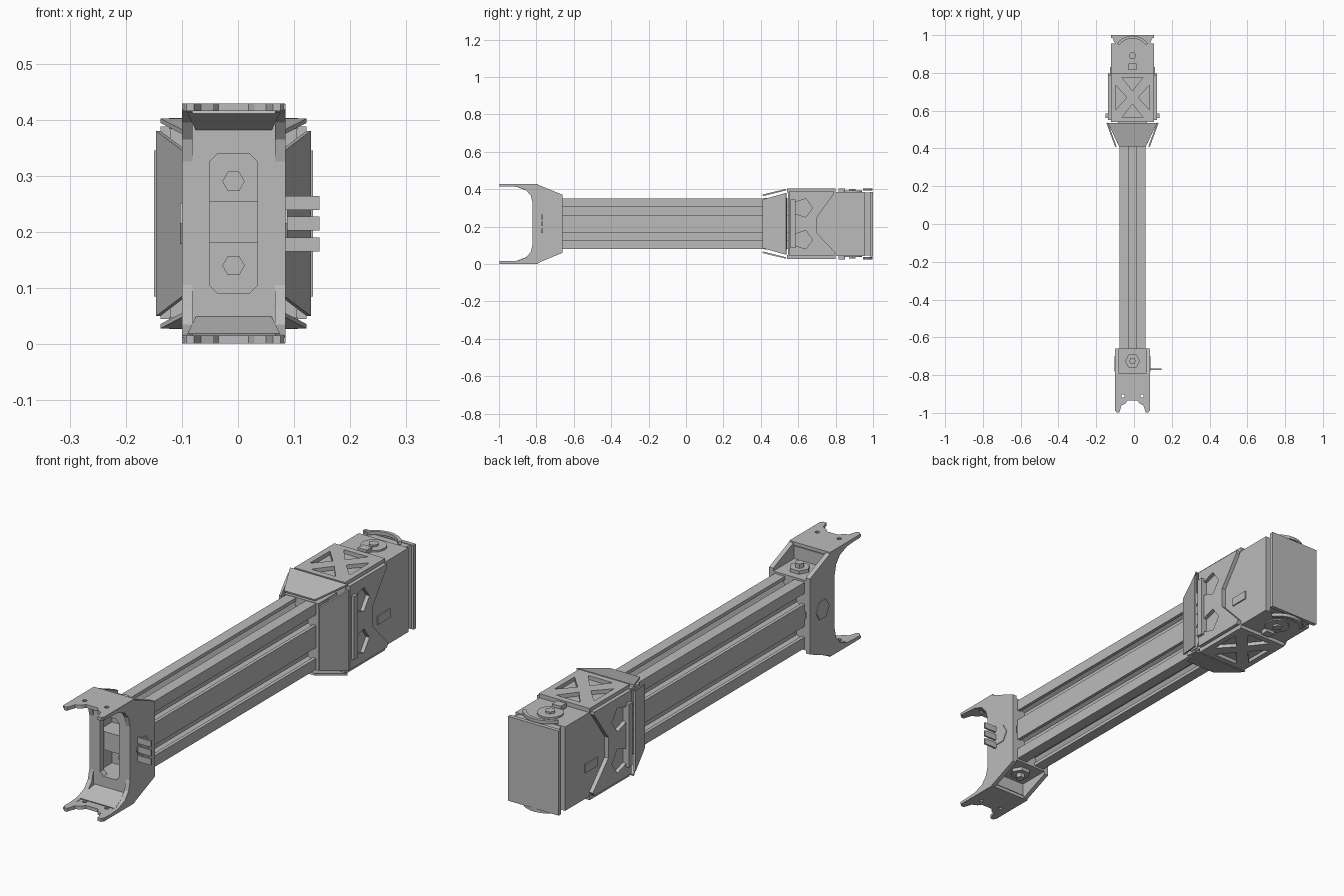
import bpy, bmesh
from math import cos, sin, pi, radians

cube = bpy.data.objects.get("Cube")
if cube:
    bpy.data.objects.remove(cube, do_unlink=True)

CX, CZ = -0.008, 0.215  # long axis of the beam

grey = bpy.data.materials.new("plain grey")
grey.use_nodes = True
colour = (0.5, 0.5, 0.5, 1)
grey.diffuse_color = colour
grey.node_tree.nodes["Principled BSDF"].inputs["Base Color"].default_value = colour


def finish(name, bm):
    bmesh.ops.recalc_face_normals(bm, faces=bm.faces)
    mesh = bpy.data.meshes.new(name)
    bm.to_mesh(mesh)
    bm.free()
    mesh.materials.append(grey)
    ob = bpy.data.objects.new(name, mesh)
    bpy.context.collection.objects.link(ob)
    return ob


def prism(name, pts, axis, a, b):
    """Extrude an outline along an axis from a to b."""
    place = {"x": lambda p: (a, p[0], p[1]),
             "y": lambda p: (p[0], a, p[1]),
             "z": lambda p: (p[0], p[1], a)}[axis]
    bm = bmesh.new()
    face = bm.faces.new([bm.verts.new(place(p)) for p in pts])
    ext = bmesh.ops.extrude_face_region(bm, geom=[face])
    for v in ext["geom"]:
        if isinstance(v, bmesh.types.BMVert):
            v.co["xyz".index(axis)] = b
    return finish(name, bm)


def box(name, x0, x1, y0, y1, z0, z1):
    return prism(name, [(x0, y0), (x1, y0), (x1, y1), (x0, y1)], "z", z0, z1)


def plate(name, pts, thick=0.008):
    """Flat panel through the given corners."""
    bm = bmesh.new()
    bm.faces.new([bm.verts.new(p) for p in pts])
    ob = finish(name, bm)
    mod = ob.modifiers.new("thickness", "SOLIDIFY")
    mod.thickness, mod.offset = thick, 0
    return ob


def ngon(cx, cy, r, n=6, turn=0.0):
    return [(cx + r * cos(turn + 2 * pi * i / n), cy + r * sin(turn + 2 * pi * i / n)) for i in range(n)]


def cut(ob, cutter):
    cutter.hide_render = True
    cutter.hide_set(True)
    cutter.display_type = "WIRE"
    mod = ob.modifiers.new("cut", "BOOLEAN")
    mod.operation, mod.object, mod.solver = "DIFFERENCE", cutter, "EXACT"


# Slotted beam
def slot(s, edge):
    """Undercut groove centred at s on the side at the given distance."""
    m, w, lip, deep = 0.022, 0.034, 0.014, 0.036
    return [(s - m, edge), (s - m, edge - lip), (s - w, edge - lip), (s - m, edge - deep),
            (s + m, edge - deep), (s + w, edge - lip), (s + m, edge - lip), (s + m, edge)]


W, H = 0.068, 0.135
half = [(x, -y) for x, y in slot(0, H)] + [(W, -H)]
for s in (-H / 2, H / 2):
    half += [(e, t) for t, e in slot(s, W)]
half += [(W, H)]
outline = half + [(-x, -z) for x, z in half]
prism("beam", [(CX + x, CZ + z) for x, z in outline], "y", -0.665, 0.55)

# Fork bracket side plates
upper = [(-0.66, 0.155), (-0.8, 0.213), (-0.99, 0.213), (-0.99, 0.203), (-0.9, 0.197),
         (-0.855, 0.18), (-0.83, 0.15), (-0.82, 0.11)]
side = [(y, CZ + z) for y, z in upper] + [(y, CZ - z) for y, z in reversed(upper)]
for label, x0 in (("right", -0.1), ("left", 0.066)):
    prism(label + "_fork_side", side, "x", x0, x0 + 0.019)

# Fork front wall with a long opening
front = box("fork_front_wall", -0.09, 0.075, -0.82, -0.795, 0.02, 0.41)
c, w, h = 0.015, 0.043, 0.125
hole = [(-w, h - c), (-w + c, h), (w - c, h), (w, h - c), (w, c - h), (w - c, -h), (c - w, -h), (-w, c - h)]
cut(front, prism("opening_cutter", [(CX + x, CZ + z) for x, z in hole], "y", -0.9, -0.7))
box("opening_crossbar", -0.09, 0.075, -0.785, -0.67, 0.18, 0.255)
for i, z in enumerate((0.14, 0.29)):
    box(f"screw_seat_{i}", -0.09, 0.075, -0.70, -0.66, z - 0.06, z + 0.06)
    prism(f"front_screw_{i}", ngon(CX, z, 0.02), "y", -0.74, -0.69)

# Fork arms with notched tips, trays and bolts
arm = [(-0.1, -0.79), (-0.1, -0.985), (-0.092, -0.997), (-0.078, -0.997), (-0.066, -0.96),
       (-0.045, -0.95), (-0.035, -0.935)]
arm += [(2 * CX - x, y) for x, y in reversed(arm)]
for label, s in (("upper", 1), ("lower", -1)):
    z = CZ + s * 0.207
    ob = prism(label + "_fork_arm", arm, "z", z - 0.007, z + 0.007)
    for i, x in enumerate((-0.05, 0.05)):
        cut(ob, prism(f"{label}_hole_cutter_{i}", ngon(CX + x, -0.91, 0.009, 10), "z", z - 0.1, z + 0.1))
    t = CZ + s * 0.135
    box(label + "_tray", -0.09, 0.075, -0.81, -0.66, t - 0.008, t + 0.008)
    prism(label + "_tray_bolt", ngon(CX, -0.725, 0.04), "z", t, t + s * 0.022)
    prism(label + "_bolt_head", ngon(CX, -0.725, 0.018), "z", t, t + s * 0.04)
    plate(label + "_arm_brace", [(-0.09, -0.9, CZ + s * 0.2), (0.075, -0.9, CZ + s * 0.2),
                                 (0.06, -0.82, CZ + s * 0.17), (-0.075, -0.82, CZ + s * 0.17)])

# Side bosses and connector tabs on the fork
for label, x, s in (("right", -0.1, -1), ("left", 0.085, 1)):
    prism(label + "_fork_boss", ngon(-0.74, CZ, 0.042), "x", x, x + s * 0.003)
for i in range(3):
    box(f"connector_tab_{i}", 0.08, 0.145, -0.772, -0.764, 0.165 + i * 0.037, 0.19 + i * 0.037)

# Flared collar where the beam meets the motor
box("collar_sleeve", CX - 0.078, CX + 0.078, 0.42, 0.54, CZ - 0.137, CZ + 0.137)
for label, s in (("upper", 1), ("lower", -1)):
    plate(label + "_collar_flap",
          [(CX + x, y, CZ + s * z) for x, y, z in
           ((-0.07, 0.41, 0.152), (0.07, 0.41, 0.152), (0.13, 0.535, 0.183), (-0.13, 0.535, 0.183))])
for label, s in (("left", 1), ("right", -1)):
    plate(label + "_collar_wing",
          [(CX + s * x, y, CZ + z) for x, y, z in
           ((0.088, 0.41, -0.13), (0.088, 0.41, 0.13), (0.134, 0.535, 0.165), (0.134, 0.535, -0.165))])
    for i, z in enumerate((0.1, 0, -0.1)):
        prism(f"{label}_collar_rib_{i}", ngon(0.465, CZ + z, 0.035), "x",
              CX + s * 0.07, CX + s * 0.083)

# Motor housing, neck and end plate
box("motor_housing", CX - 0.113, CX + 0.113, 0.545, 0.955, 0.042, 0.386)
prism("motor_neck", [(CX - 0.09, 0.95), (CX + 0.09, 0.95), (CX + 0.106, 0.985), (CX - 0.106, 0.985)],
      "z", 0.045, 0.383)
box("motor_end_plate", CX - 0.115, CX + 0.115, 0.984, 1.0, 0.04, 0.386)

# Side plates with pentagon windows
cheek = [(0.55, 0.045), (0.79, 0.045), (0.80, 0.06), (0.7, 0.165), (0.7, 0.25), (0.79, 0.375),
         (0.79, 0.388), (0.55, 0.388)]
for label, s in (("left", 1), ("right", -1)):
    a, b = CX + s * 0.11, CX + s * 0.13
    ob = prism(label + "_motor_cheek", cheek, "x", a, b)
    for i, (z, turn) in enumerate(((0.3, 0), (0.13, 0))):
        cut(ob, prism(f"{label}_window_cutter_{i}", ngon(0.625, z, 0.052, 5, turn), "x",
                      CX + s * 0.114, CX + s * 0.2))
    box(label + "_cheek_pad", *sorted((b - s * 0.005, CX + s * 0.142)), 0.56, 0.585, 0.085, 0.345)
    box(label + "_service_plate", *sorted((a, CX + s * 0.118)), 0.75, 0.83, 0.15, 0.185)

# Cross-braced covers, screws and curved guards above and below
for label, s in (("upper", 1), ("lower", -1)):
    lo, hi = sorted((CZ + s * 0.168, CZ + s * 0.188))
    x0, x1, y0, y1 = CX - 0.115, CX + 0.115, 0.54, 0.8
    ob = box(label + "_cross_cover", x0, x1, y0, y1, lo, hi)
    mx, my = CX, (y0 + y1) / 2
    # four triangular pockets leave a diagonal cross
    for i, (dx, dy) in enumerate(((1, 0), (-1, 0), (0, 1), (0, -1))):
        px, py = 0.09, 0.105
        tip = (mx + dx * 0.03, my + dy * 0.035)
        if dx:
            tri = [tip, (mx + dx * px, my + py - 0.04), (mx + dx * px, my - py + 0.04)]
        else:
            tri = [tip, (mx + px - 0.035, my + dy * py), (mx - px + 0.035, my + dy * py)]
        za, zb = sorted((CZ + s * 0.172, CZ + s * 0.25))
        cut(ob, prism(f"{label}_pocket_cutter_{i}", tri, "z", za, zb))
    face = CZ + s * 0.17
    prism(label + "_pivot_disc", ngon(CX, 0.89, 0.05, 16), "z", face, face + s * 0.008)
    prism(label + "_pivot_screw", ngon(CX, 0.89, 0.02), "z", face, face + s * 0.016)
    arc = [radians(35 + 110 * k / 10) for k in range(11)]
    ring = [(CX + 0.1 * cos(t), 0.897 + 0.1 * sin(t)) for t in arc]
    ring += [(CX + 0.086 * cos(t), 0.897 + 0.086 * sin(t)) for t in reversed(arc)]
    prism(label + "_curved_guard", ring, "z", CZ + s * 0.177, CZ + s * 0.19)
    box(label + "_guard_stop", CX - 0.02, CX + 0.02, 0.815, 0.85, *sorted((face, CZ + s * 0.19)))
